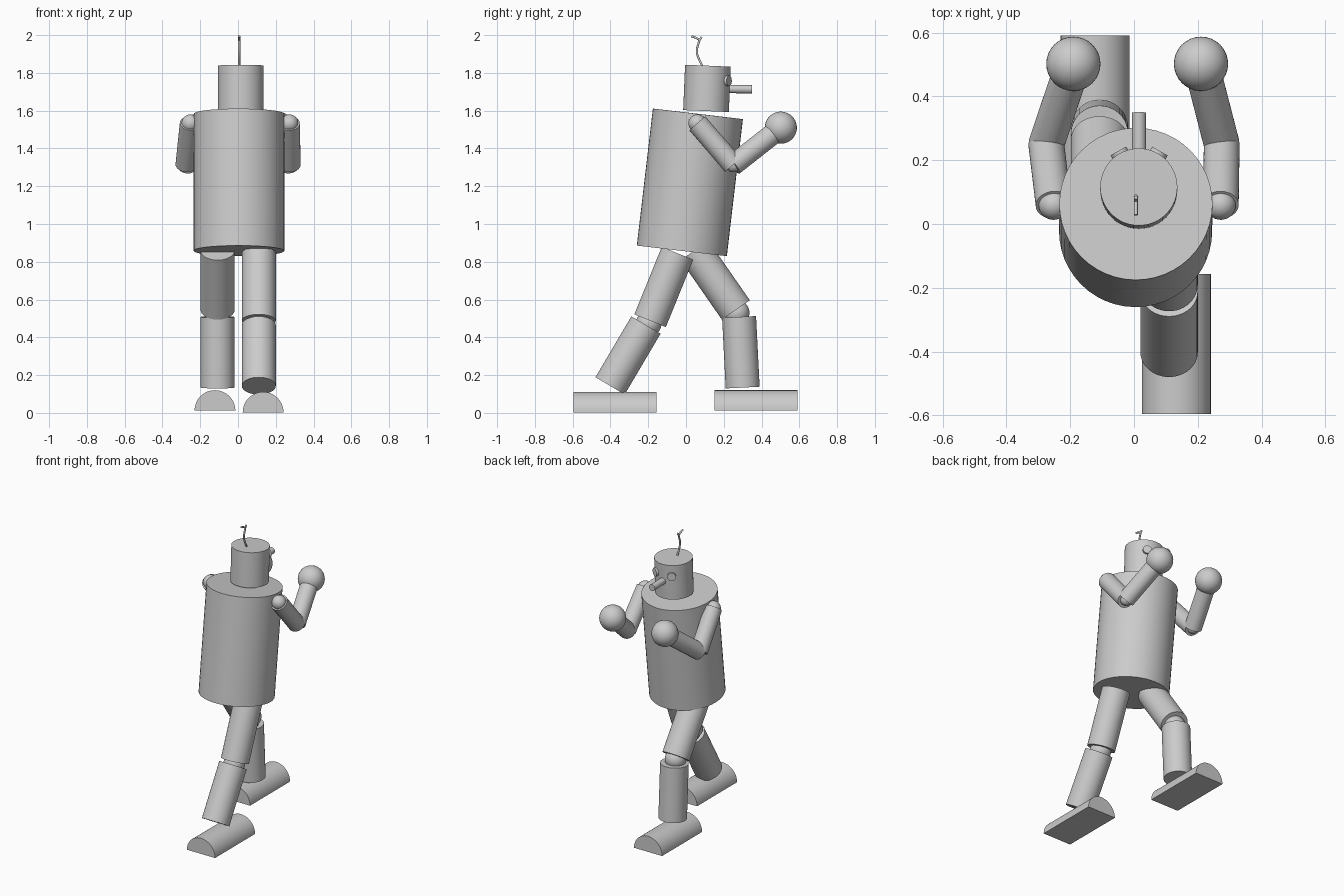
import bpy, bmesh, math
from mathutils import Vector

if "Cube" in bpy.data.objects:
    bpy.data.objects.remove(bpy.data.objects["Cube"])


def finish(name):
    ob = bpy.context.object
    ob.name = ob.data.name = name
    bpy.ops.object.shade_smooth_by_angle(angle=math.radians(35))
    return ob


def rod(name, start, end, radius):
    """Capped cylinder between two points."""
    a, b = Vector(start), Vector(end)
    bpy.ops.mesh.primitive_cylinder_add(
        vertices=48, radius=radius, depth=(b - a).length, location=(a + b) / 2,
        rotation=(b - a).to_track_quat('Z', 'Y').to_euler())
    return finish(name)


def ball(name, centre, radius):
    bpy.ops.mesh.primitive_uv_sphere_add(
        segments=32, ring_count=20, radius=radius, location=centre)
    return finish(name)


def foot(name, x, y0, y1, z, radius=0.108):
    """Half-round block lying along y, flat side down."""
    bm = bmesh.new()
    n = 24
    rings = []
    for y in (y0, y1):
        rings.append([bm.verts.new((x + radius * math.cos(math.pi * i / n), y,
                                    z + radius * math.sin(math.pi * i / n)))
                      for i in range(n + 1)])
    a, b = rings
    for i in range(n + 1):
        j = (i + 1) % (n + 1)
        bm.faces.new((a[i], a[j], b[j], b[i]))
    bm.faces.new(a)
    bm.faces.new(b)
    bmesh.ops.recalc_face_normals(bm, faces=bm.faces)
    me = bpy.data.meshes.new(name)
    bm.to_mesh(me)
    bm.free()
    ob = bpy.data.objects.new(name, me)
    bpy.context.collection.objects.link(ob)
    bpy.ops.object.select_all(action='DESELECT')
    ob.select_set(True)
    bpy.context.view_layer.objects.active = ob
    finish(name)


# Body and head, leaning forward
rod("torso", (0.005, -0.022, 0.858), (0.006, 0.063, 1.583), 0.24)
rod("head", (0.015, 0.106, 1.598), (0.015, 0.116, 1.838), 0.121)

# Face
rod("nose", (0.016, 0.21, 1.715), (0.016, 0.35, 1.713), 0.022)
for side, label in ((-1, "left"), (1, "right")):
    d = Vector((side * 0.49, 0.87, 0))
    c = Vector((0.016, 0.113, 1.758))
    rod(label + "_eye", c + d * 0.105, c + d * 0.133, 0.028)

# Bent antenna with a forked tip
curve = bpy.data.curves.new("antenna", 'CURVE')
curve.dimensions = '3D'
curve.bevel_depth = 0.006
curve.bevel_resolution = 3
curve.use_fill_caps = True
for path in ([(0.09, 1.83), (0.07, 1.87), (0.058, 1.90), (0.058, 1.93),
              (0.072, 1.975), (0.083, 1.99)],
             [(0.072, 1.975), (0.05, 1.987), (0.028, 1.994)]):
    sp = curve.splines.new('POLY')
    sp.points.add(len(path) - 1)
    for p, (y, z) in zip(sp.points, path):
        p.co = (0.006, y, z, 1)
    sp.use_smooth = True
antenna = bpy.data.objects.new("antenna", curve)
bpy.context.collection.objects.link(antenna)

# Arms: shoulder ball, upper arm, elbow, forearm, fist
for side, label in ((-1, "left"), (1, "right")):
    shoulder = (0.01 + side * 0.262, 0.06, 1.533)
    elbow = (side * 0.275, 0.25, 1.312)
    fist = (0.01 + side * 0.2, 0.502, 1.51)
    ball(label + "_shoulder", shoulder, 0.047)
    rod(label + "_upper_arm", shoulder, elbow, 0.056)
    ball(label + "_elbow", elbow, 0.038)
    rod(label + "_forearm", elbow, Vector(elbow).lerp(Vector(fist), 0.85), 0.056)
    ball(label + "_fist", fist, 0.085)

# Legs in mid-stride: (hip, knee end), knee ball, (shin top, ankle) as (y, z)
legs = (
    ("right", 0.11, (-0.045, 0.845), (-0.19, 0.488), (-0.198, 0.472),
     (-0.212, 0.465), (-0.402, 0.143)),
    ("left", -0.108, (0.045, 0.86), (0.264, 0.545), (0.268, 0.53),
     (0.281, 0.508), (0.30, 0.134)),
)
for label, x, hip, thigh_end, knee, shin_top, ankle in legs:
    rod(label + "_thigh", (x, *hip), (x, *thigh_end), 0.09)
    ball(label + "_knee", (x, *knee), 0.068)
    rod(label + "_shin", (x, *shin_top), (x, *ankle), 0.09)

# Half-round feet
foot("right_foot", 0.133, -0.595, -0.157, 0.003)
foot("left_foot", -0.122, 0.152, 0.59, 0.012)
